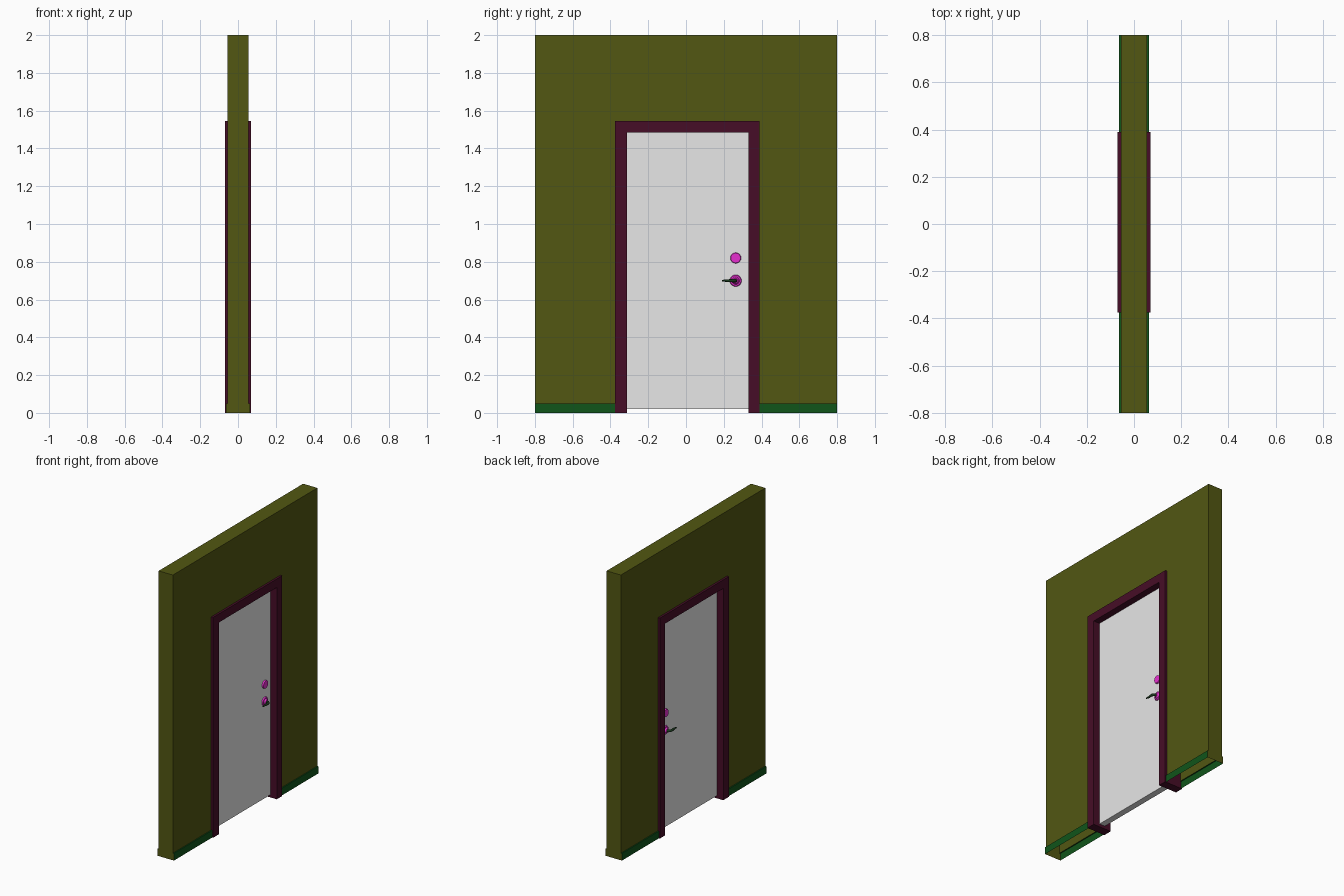
import bpy, bmesh, math
from mathutils import Matrix, Vector

if "Cube" in bpy.data.objects:
    bpy.data.objects.remove(bpy.data.objects["Cube"])


def material(name, rgb):
    m = bpy.data.materials.new(name)
    m.use_nodes = True
    m.diffuse_color = (*rgb, 1)
    m.node_tree.nodes["Principled BSDF"].inputs["Base Color"].default_value = (*rgb, 1)
    return m


OLIVE = material("olive wall", (0.085, 0.095, 0.006))
MAROON = material("maroon trim", (0.062, 0.004, 0.02))
WHITE = material("white door", (0.8, 0.8, 0.8))
GREEN = material("green skirting", (0.005, 0.09, 0.01))
MAGENTA = material("magenta fittings", (0.8, 0.03, 0.63))
DARK = material("dark green lever", (0.01, 0.04, 0.012))


def finish(name, bm, mat):
    mesh = bpy.data.meshes.new(name)
    bm.to_mesh(mesh)
    bm.free()
    mesh.materials.append(mat)
    ob = bpy.data.objects.new(name, mesh)
    bpy.context.collection.objects.link(ob)
    return ob


def slab(name, outline, half, mat, open_below=False):
    """Extrude a (y, z) outline through the wall thickness."""
    bm = bmesh.new()
    face = bm.faces.new([bm.verts.new((-half, y, z)) for y, z in outline])
    new = bmesh.ops.extrude_face_region(bm, geom=[face])["geom"]
    bmesh.ops.translate(bm, vec=(2 * half, 0, 0),
                        verts=[v for v in new if isinstance(v, bmesh.types.BMVert)])
    bmesh.ops.recalc_face_normals(bm, faces=bm.faces)
    if open_below:
        low = min(z for y, z in outline)
        bmesh.ops.delete(bm, geom=[f for f in bm.faces if all(
            abs(v.co.z - low) < 1e-4 for v in f.verts)], context="FACES")
    return finish(name, bm, mat)


def arch(y0, y1, top, in0, in1, in_top, base):
    return [(y0, base), (y0, top), (y1, top), (y1, base),
            (in1, base), (in1, in_top), (in0, in_top), (in0, base)]


def sheet(name, path, move, mat):
    """Sweep an open path of points along one vector."""
    bm = bmesh.new()
    a = [bm.verts.new(p) for p in path]
    b = [bm.verts.new(Vector(p) + Vector(move)) for p in path]
    for i in range(len(path) - 1):
        bm.faces.new((a[i], a[i + 1], b[i + 1], b[i]))
    return finish(name, bm, mat)


# Wall, door frame and door leaf
SKIRT, WALL_X, SKIRT_X = 0.05, 0.055, 0.063
slab("wall", arch(-0.8, 0.8, 2, -0.345, 0.36, 1.515, SKIRT), WALL_X, OLIVE, True)
slab("door_frame", arch(-0.375, 0.39, 1.545, -0.313, 0.33, 1.485, 0), 0.07, MAROON)
slab("door_leaf", [(-0.313, 0.02), (-0.313, 1.485), (0.33, 1.485), (0.33, 0.02)],
     0.022, WHITE)

# Hollow skirting along both faces, with plain end pieces
for side, sx in (("left", 1), ("right", -1)):
    for end, y0, y1 in (("front", -0.8, -0.37), ("back", 0.385, 0.8)):
        sheet(f"skirting_{side}_{end}",
              [(sx * SKIRT_X, y0, 0), (sx * SKIRT_X, y0, SKIRT), (sx * WALL_X, y0, SKIRT)],
              (0, y1 - y0, 0), GREEN)
for end, y in (("front", -0.8), ("back", 0.8)):
    sheet(f"wall_foot_{end}", [(-SKIRT_X, y, 0), (-SKIRT_X, y, SKIRT)],
          (2 * SKIRT_X, 0, 0), OLIVE)


def disc(name, sx, x0, x1, z, r0, r1):
    """Round fitting on a door face, tapering from r0 to r1."""
    bm = bmesh.new()
    turn = Matrix.Rotation(sx * math.pi / 2, 4, "Y")
    bmesh.ops.create_cone(bm, cap_ends=True, segments=20, radius1=r0, radius2=r1,
                          depth=x1 - x0,
                          matrix=Matrix.Translation((sx * (x0 + x1) / 2, 0.263, z)) @ turn)
    ob = finish(name, bm, MAGENTA)
    ob.data.shade_smooth()
    ob.data.set_sharp_from_angle(angle=math.radians(35))


# Lock, rosette and curved lever on each face
for side, sx in (("left", 1), ("right", -1)):
    disc(f"lock_{side}", sx, 0.02, 0.032, 0.82, 0.029, 0.026)
    disc(f"rosette_{side}", sx, 0.02, 0.03, 0.7, 0.032, 0.028)
    disc(f"handle_neck_{side}", sx, 0.03, 0.04, 0.7, 0.02, 0.013)
    cu = bpy.data.curves.new(f"lever_{side}", "CURVE")
    cu.dimensions = "3D"
    cu.bevel_depth, cu.bevel_resolution = 0.009, 2
    cu.use_fill_caps = True
    sp = cu.splines.new("POLY")
    path = [(0.03, 0.263, 1), (0.05, 0.262, 1), (0.058, 0.253, 1),
            (0.06, 0.238, 0.9), (0.057, 0.215, 0.75), (0.06, 0.192, 0.45)]
    sp.points.add(len(path) - 1)
    for p, (x, y, r) in zip(sp.points, path):
        p.co, p.radius = (sx * x, y, 0.7, 1), r
    sp.use_smooth = True
    cu.materials.append(DARK)
    bpy.context.collection.objects.link(bpy.data.objects.new(f"lever_{side}", cu))
